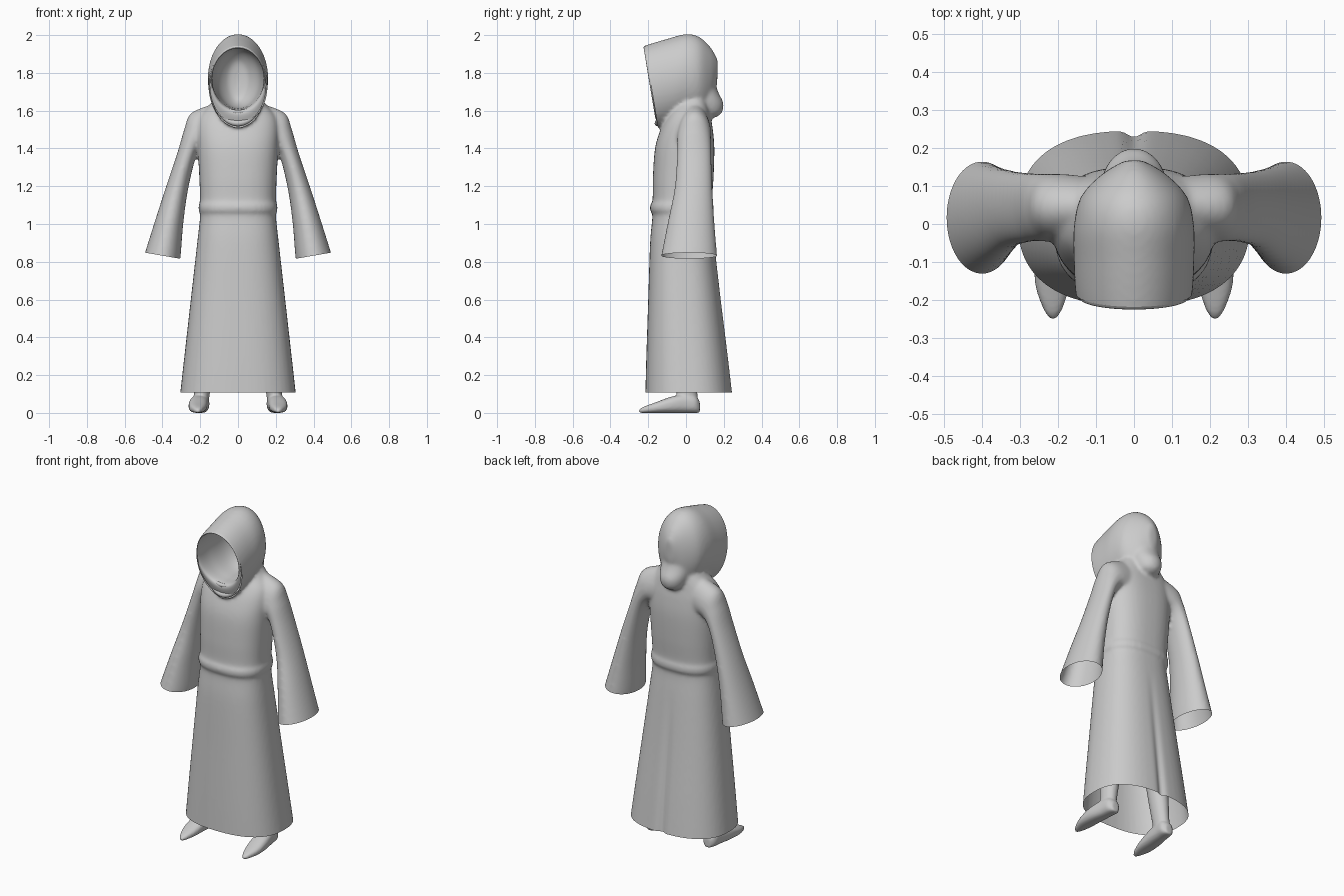
import bpy, bmesh, math
from mathutils import Vector

cube = bpy.data.objects.get("Cube")
if cube:
    bpy.data.objects.remove(cube)

grey = bpy.data.materials.new("cloth grey")
grey.use_nodes = True
grey.diffuse_color = (0.6, 0.6, 0.6, 1)
grey.node_tree.nodes["Principled BSDF"].inputs["Base Color"].default_value = (0.6, 0.6, 0.6, 1)


def spline(rows, steps):
    """Smoothly interpolate rows of ring parameters."""
    out = []
    for i in range(len(rows) - 1):
        p0, p1, p2 = rows[max(i - 1, 0)], rows[i], rows[i + 1]
        p3 = rows[min(i + 2, len(rows) - 1)]
        for s in range(steps):
            t = s / steps
            out.append([b + 0.5 * t * (c - a + t * (2*a - 5*b + 4*c - d + t * (3*(b - c) + d - a)))
                        for a, b, c, d in zip(p0, p1, p2, p3)])
    return out + [list(rows[-1])]


def loft(bm, rows, ring, power=1.0, n=48, steps=6, cap_start=True):
    """Skin rings; ring() turns a row into centre and two half axes."""
    loops = []
    for row in spline(rows, steps):
        c, u, v = (Vector(p) for p in ring(*row))
        loop = []
        for k in range(n):
            a = math.tau * k / n
            x, y = math.cos(a), math.sin(a)
            x = math.copysign(abs(x) ** power, x)
            y = math.copysign(abs(y) ** power, y)
            loop.append(bm.verts.new(c + u * x + v * y))
        loops.append(loop)
    for a, b in zip(loops, loops[1:]):
        for k in range(n):
            j = (k + 1) % n
            bm.faces.new((a[k], a[j], b[j], b[k]))
    bm.faces.new(loops[-1])
    if cap_start:
        bm.faces.new(loops[0][::-1])


# Ring types: level slices, sleeve slices, hood slices, foot slices
def level(z, hw, yf, yb):
    return (0, (yf + yb) / 2, z), (hw, 0, 0), (0, (yb - yf) / 2, 0)


def sleeve_ring(side):
    def ring(ox, oz, ix, iz, yf, yb):
        return ((side * (ox + ix) / 2, (yf + yb) / 2, (oz + iz) / 2),
                (side * (ox - ix) / 2, 0, (oz - iz) / 2), (0, (yb - yf) / 2, 0))
    return ring


def hood_ring(ty, tz, by, bz, hw):
    return (0, (ty + by) / 2, (tz + bz) / 2), (hw, 0, 0), (0, (ty - by) / 2, (tz - bz) / 2)


def foot_ring(side):
    def ring(y, hw, top, cx):
        return (side * cx, y, top / 2), (hw, 0, 0), (0, 0, top / 2)
    return ring


def leg_ring(side):
    def ring(z, cx, cy, rx, ry):
        return (side * cx, cy, z), (rx, 0, 0), (0, ry, 0)
    return ring


def finish(name, bm):
    bmesh.ops.recalc_face_normals(bm, faces=bm.faces[:])
    mesh = bpy.data.meshes.new(name)
    bm.to_mesh(mesh)
    bm.free()
    mesh.materials.append(grey)
    for p in mesh.polygons:
        p.use_smooth = True
    obj = bpy.data.objects.new(name, mesh)
    bpy.context.collection.objects.link(obj)
    return obj


def fuse(obj, voxel, rounds):
    """Blend overlapping solids into one skin and return it as a bmesh."""
    bmesh_out = bmesh.new()
    rem = obj.modifiers.new("fuse", 'REMESH')
    rem.mode = 'VOXEL'
    rem.voxel_size = voxel
    smooth = obj.modifiers.new("soften", 'SMOOTH')
    smooth.factor = 0.5
    smooth.iterations = rounds
    bpy.context.view_layer.update()
    bmesh_out.from_object(obj, bpy.context.evaluated_depsgraph_get())
    bpy.data.objects.remove(obj)
    return bmesh_out


def cut(bm, keep, point, normal):
    """Open the skin along a plane, only where keep(co) holds."""
    verts = [v for v in bm.verts if keep(v.co)]
    chosen = set(verts)
    edges = [e for e in bm.edges if all(v in chosen for v in e.verts)]
    faces = [f for f in bm.faces if all(v in chosen for v in f.verts)]
    bmesh.ops.bisect_plane(bm, geom=verts + edges + faces, plane_co=point,
                           plane_no=Vector(normal).normalized(), clear_outer=True)


# Robe body with belt
bm = bmesh.new()
loft(bm, [(.06, .311, -.216, .25), (.3, .284, -.21, .222), (.6, .25, -.2, .185),
          (.9, .216, -.19, .15), (1.04, .201, -.178, .134), (1.07, .208, -.189, .145),
          (1.1, .208, -.189, .145), (1.13, .201, -.177, .138), (1.25, .205, -.175, .146),
          (1.4, .213, -.164, .15), (1.5, .215, -.135, .142), (1.57, .2, -.1, .13),
          (1.63, .15, -.06, .12), (1.7, .1, -.02, .1)], level, power=0.8)

# Flared sleeves
for side in (1, -1):
    loft(bm, [(.506, .8, .318, .765, -.14, .17), (.49, .855, .305, .82, -.13, .164),
              (.435, 1.03, .29, 1.0, -.095, .15), (.38, 1.2, .265, 1.18, -.06, .14),
              (.32, 1.38, .22, 1.36, -.047, .134), (.285, 1.5, .17, 1.42, -.046, .132),
              (.25, 1.585, .1, 1.42, -.04, .13), (.15, 1.63, .03, 1.42, -.03, .12)],
         sleeve_ring(side))

# Hood and its hanging back fold
loft(bm, [(-.27, 1.925, -.21, 1.525, .142), (-.2, 1.95, -.15, 1.512, .154),
          (-.1, 1.98, -.09, 1.525, .158), (0, 2.005, -.02, 1.55, .158),
          (.07, 1.99, .07, 1.57, .14), (.13, 1.935, .13, 1.62, .085),
          (.168, 1.87, .165, 1.74, .025)], hood_ring)
loft(bm, [(1.565, .03, .1, .16), (1.59, .065, .05, .19), (1.64, .085, 0, .198),
          (1.7, .09, 0, .17), (1.76, .085, 0, .15), (1.82, .07, 0, .14)], level)

robe = fuse(finish("robe_solid", bm), 0.01, 6)

# Pleat down the middle of the back
for v in robe.verts:
    x, y, z = v.co
    if y > 0.02 and z < 0.95:
        v.co.y -= 0.018 * math.exp(-(x / 0.022) ** 2) * (1 - z / 0.95)

# Open the hem, cuffs and face
cut(robe, lambda c: c.z < 0.3, (0, 0, .108), (0, 0, -1))
for side in (1, -1):
    cut(robe, lambda c: c.x * side > 0.27 and 0.5 < c.z < 1,
        (side * .49, 0, .848), (side * .032, 0, -.185))
cut(robe, lambda c: c.z > 1.5 and c.y < -0.05, (0, -.217, 1.94), (0, -.39, -.062))
finish("hooded_robe", robe)

# Hood rim and hollow lining
bm = bmesh.new()
loft(bm, [(-.216, 1.944, -.152, 1.53, .15), (-.216, 1.93, -.162, 1.595, .138),
          (-.1, 1.935, -.08, 1.61, .132), (.03, 1.925, .03, 1.62, .11),
          (.1, 1.87, .1, 1.66, .06), (.118, 1.8, .118, 1.74, .01)],
     hood_ring, cap_start=False)
finish("hood_lining", bm)


# Rolled folds under the chin
def fold(name, half, y, low, high, thick):
    curve = bpy.data.curves.new(name, 'CURVE')
    curve.dimensions = '3D'
    curve.bevel_depth = thick
    curve.bevel_resolution = 4
    curve.use_fill_caps = True
    sp = curve.splines.new('NURBS')
    sp.points.add(6)
    for i, pt in enumerate(sp.points):
        t = i / 3 - 1
        pt.co = (half * t, y + 0.02 * t * t, low + (high - low) * t * t, 1)
        pt.radius = 1 - 0.6 * t * t
    sp.order_u = 3
    sp.use_endpoint_u = True
    sp.use_smooth = True
    curve.materials.append(grey)
    bpy.context.collection.objects.link(bpy.data.objects.new(name, curve))


fold("upper_chin_fold", .1, -.157, 1.592, 1.63, .011)
fold("lower_chin_fold", .105, -.15, 1.532, 1.59, .017)

# Legs and feet
for side, label in ((1, "left"), (-1, "right")):
    bm = bmesh.new()
    loft(bm, [(-.25, .006, .016, .213), (-.225, .024, .032, .213), (-.16, .045, .056, .214),
              (-.08, .05, .085, .21), (0, .046, .1, .2), (.05, .042, .09, .195),
              (.073, .02, .06, .195)], foot_ring(side), power=0.8, n=32)
    loft(bm, [(.04, .197, .01, .04, .058), (.11, .19, .005, .042, .055),
              (.3, .17, 0, .055, .065), (.75, .12, -.01, .075, .08)], leg_ring(side), n=32)
    finish(label + "_leg", fuse(finish("leg_solid", bm), 0.007, 3))
